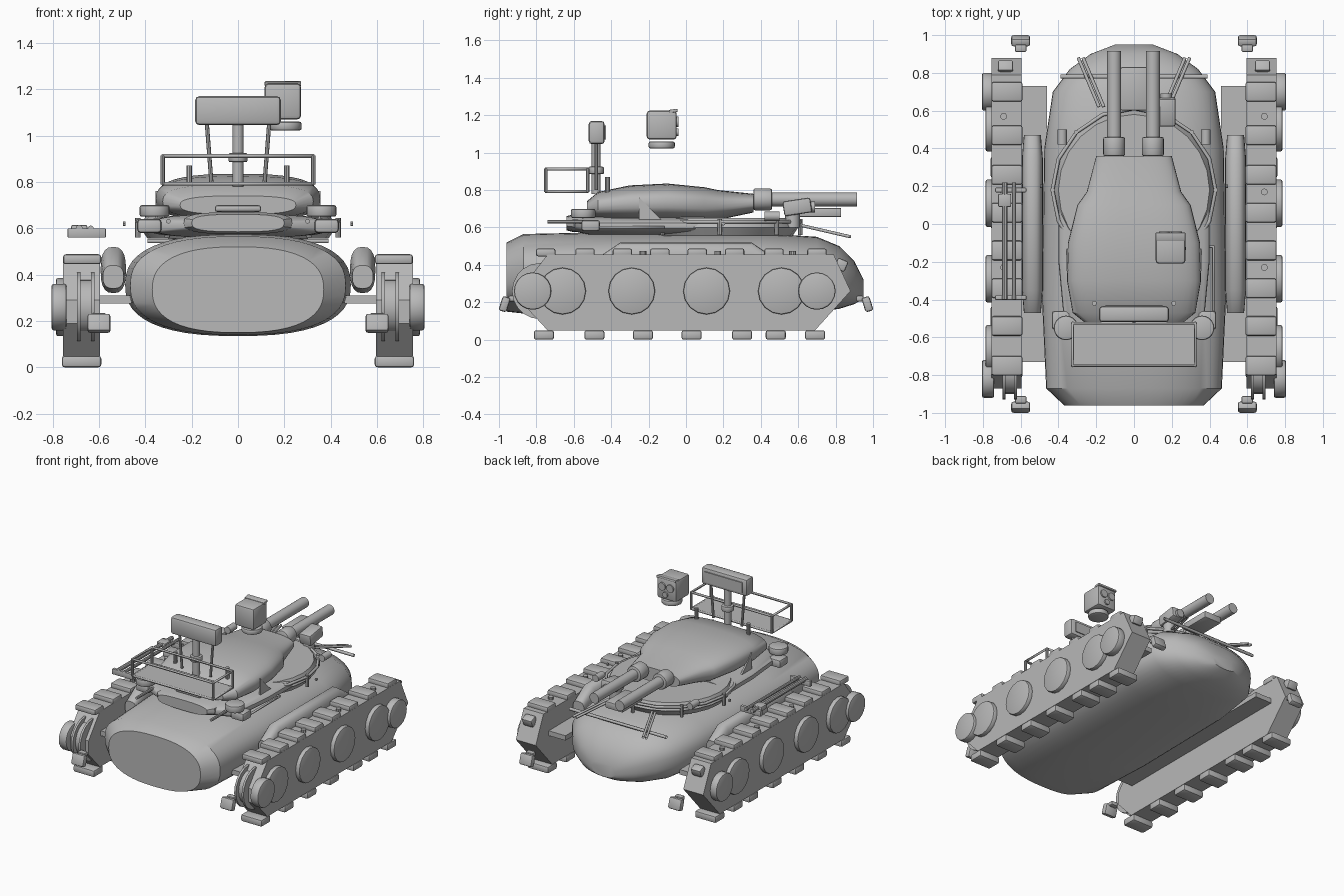
import bpy, bmesh, math
from mathutils import Vector, Matrix

if "Cube" in bpy.data.objects:
    bpy.data.objects.remove(bpy.data.objects["Cube"])

grey = bpy.data.materials.new("armour_grey")
grey.diffuse_color = (0.48, 0.48, 0.48, 1)
grey.use_nodes = True
grey.node_tree.nodes["Principled BSDF"].inputs["Base Color"].default_value = grey.diffuse_color

def finish(name, bm, smooth=35):
    bmesh.ops.recalc_face_normals(bm, faces=bm.faces)
    me = bpy.data.meshes.new(name)
    bm.to_mesh(me)
    bm.free()
    me.materials.append(grey)
    ob = bpy.data.objects.new(name, me)
    bpy.context.collection.objects.link(ob)
    if smooth:
        bpy.ops.object.select_all(action='DESELECT')
        ob.select_set(True)
        bpy.context.view_layer.objects.active = ob
        bpy.ops.object.shade_smooth_by_angle(angle=math.radians(smooth))
    return ob

def box(name, x0, x1, y0, y1, z0, z1, bevel=0.0, tilt=0.0):
    bm = bmesh.new()
    bmesh.ops.create_cube(bm, size=1)
    bmesh.ops.scale(bm, vec=(abs(x1 - x0), y1 - y0, z1 - z0), verts=bm.verts)
    if bevel:
        bmesh.ops.bevel(bm, geom=bm.edges[:], offset=bevel, segments=2, affect='EDGES', profile=0.5)
    bmesh.ops.rotate(bm, matrix=Matrix.Rotation(tilt, 3, 'X'), verts=bm.verts)
    bmesh.ops.translate(bm, vec=((x0 + x1) / 2, (y0 + y1) / 2, (z0 + z1) / 2), verts=bm.verts)
    return finish(name, bm)

def rod(name, a, b, r, sides=12, r2=None, bevel=0.0):
    a, b = Vector(a), Vector(b)
    bm = bmesh.new()
    bmesh.ops.create_cone(bm, cap_ends=True, segments=sides, radius1=r,
                          radius2=r if r2 is None else r2, depth=(b - a).length)
    if bevel:
        rim = [e for e in bm.edges if abs(e.verts[0].co.z - e.verts[1].co.z) < 1e-5]
        bmesh.ops.bevel(bm, geom=rim, offset=bevel, segments=2, affect='EDGES', profile=0.5)
    rot = (b - a).to_track_quat('Z', 'Y').to_matrix()
    bmesh.ops.rotate(bm, matrix=rot, verts=bm.verts)
    bmesh.ops.translate(bm, vec=(a + b) / 2, verts=bm.verts)
    return finish(name, bm)

def frame(name, pts, r, closed=True):
    cu = bpy.data.curves.new(name, 'CURVE')
    cu.dimensions = '3D'
    cu.bevel_depth = r
    cu.bevel_resolution = 1
    sp = cu.splines.new('POLY')
    sp.points.add(len(pts) - 1)
    for p, q in zip(sp.points, pts):
        p.co = (*q, 1)
    sp.use_cyclic_u = closed
    cu.materials.append(grey)
    ob = bpy.data.objects.new(name, cu)
    bpy.context.collection.objects.link(ob)
    return ob

def loft(name, rows, power, x=0.0, sides=40, smooth=35):
    """Superellipse sections along y: (y, half width, low z, high z)."""
    bm = bmesh.new()
    rings = []
    for y, w, lo, hi in rows:
        ring = []
        for i in range(sides):
            t = 2 * math.pi * i / sides
            c, s = math.cos(t), math.sin(t)
            px = math.copysign(abs(c) ** (2 / power), c) * w
            pz = math.copysign(abs(s) ** (2 / power), s) * (hi - lo) / 2
            ring.append(bm.verts.new((x + px, y, (lo + hi) / 2 + pz)))
        rings.append(ring)
    for a, b in zip(rings, rings[1:]):
        for i in range(sides):
            j = (i + 1) % sides
            bm.faces.new((a[i], a[j], b[j], b[i]))
    bm.faces.new(rings[0])
    bm.faces.new(rings[-1])
    return finish(name, bm, smooth)

def prism(name, outline, x0, x1):
    """Side outline in (y, z) extruded along x."""
    bm = bmesh.new()
    f = bm.faces.new([bm.verts.new((x0, y, z)) for y, z in outline])
    ext = bmesh.ops.extrude_face_region(bm, geom=[f])
    bmesh.ops.translate(bm, vec=(x1 - x0, 0, 0),
                        verts=[v for v in ext['geom'] if isinstance(v, bmesh.types.BMVert)])
    return finish(name, bm, 0)

# Hull
loft("hull", [(-.96, .37, .15, .52), (-.87, .465, .14, .565), (-.4, .487, .135, .575),
              (.4, .475, .138, .57), (.7, .43, .15, .55), (.82, .34, .165, .50),
              (.90, .23, .19, .42), (.95, .1, .22, .32)], 2.5, sides=48)

# Running gear, both sides
track = [(-.74, .05), (-.87, .19), (-.87, .29), (-.74, .455), (.79, .455), (.88, .26), (.69, .05)]
for s, side in ((-1, "left"), (1, "right")):
    prism("track_body_" + side, track, s * .595, s * .755)
    for y in (-.66, -.29, .11, .51):
        rod("road_wheel_" + side, (s * .74, y, .26), (s * .785, y, .26), .125, 16, bevel=.008)
    for y in (-.82, .70):
        rod("end_hub_" + side, (s * .74, y, .26), (s * .805, y, .26), .10, 20, bevel=.01)
    # Drive sprocket
    for x0, x1, r in ((.62, .635, .15), (.635, .68, .12), (.68, .695, .15)):
        rod("sprocket_" + side, (s * x0, -.78, .26), (s * x1, -.78, .26), r, 20)
    # Track pads
    for y in (-.76, -.49, -.23, .03, .30, .48, .69):
        box("lower_pad_" + side, s * .59, s * .76, y - .054, y + .054, 0, .05, .012)
    for y in (-.75, -.54, -.34, -.14, .06, .26, .47, .70):
        box("upper_pad_" + side, s * .59, s * .755, y - .052, y + .052, .445, .488, .012)
    for y in (.57, -.23, .17):
        rod("track_bolt_" + side, (s * .69, y, .44), (s * .69, y, .475), .018, 10)
    box("front_lamp_" + side, s * .64, s * .72, .80, .86, .37, .43, .01, -.4)
    # Tow hooks
    for y in (-.97, .97):
        d = 1 if y > 0 else -1
        box("hook_" + side, s * .55, s * .65, y - .022, y + .022, .15, .23, .012, d * .3)
        box("hook_tip_" + side, s * .57, s * .63, y - d * .04 - .02, y - d * .04 + .02, .205, .235, .008)
    # Fender and side pod
    box("fender_" + side, s * .46, s * .60, -.73, .73, .275, .31)
    loft("side_pod_" + side, [(-.47, .045, .34, .44), (-.35, .055, .32, .52),
                              (.35, .055, .32, .52), (.47, .045, .34, .44)], 2.6, s * .538, 20)

# Turret ring and rail
rod("turret_ring", (0, .18, .555), (0, .18, .60), .39, 24, .42)
rod("turret_platform", (0, .18, .60), (0, .18, .65), .425, 24, .40)
circle = [(.432 * math.cos(i * math.pi / 8), .18 + .432 * math.sin(i * math.pi / 8), .63) for i in range(16)]
frame("ring_rail", circle, .010)
for p in circle[::2]:
    rod("rail_post", (p[0], p[1], .56), (p[0], p[1], .645), .012, 8)

# Turret body
loft("turret", [(-.53, .25, .66, .74), (-.47, .325, .64, .79), (-.3, .355, .63, .825),
                (-.1, .35, .63, .835), (.1, .30, .63, .815), (.17, .25, .64, .80),
                (.36, .20, .68, .78)], 2.7)
loft("turret_base", [(-.60, .22, .58, .65), (-.52, .37, .56, .66), (-.2, .40, .56, .66),
                     (.1, .40, .56, .66)], 3)
loft("rear_bustle", [(-.64, .20, .585, .66), (-.60, .235, .575, .67), (-.4, .235, .575, .67)], 3, sides=24)
box("rear_grip", -.10, .10, -.58, -.52, .67, .70, .012)

# Guns
for x in (-.105, .10):
    rod("gun_collar", (x, .36, .75), (x, .46, .75), .058, 20, bevel=.01)
    rod("gun_barrel", (x, .44, .75), (x, .915, .75), .037, 20)
box("gun_cradle", -.07, .07, .60, .83, .655, .705, .008)
box("gun_sight", .125, .22, .52, .67, .67, .75, .012, .15)
rod("sight_mount", (.17, .57, .60), (.17, .57, .68), .04, 12)
rod("sight_lens", (.17, .65, .71), (.17, .69, .71), .03, 12)

# Front rails
frame("front_bar", [(-.39, .78, .545), (.39, .78, .545)], .011, False)
for s in (-1, 1):
    for dx in (0, .025):
        frame("front_strut", [(s * (.16 + dx), .62, .61), (s * (.27 + dx), .88, .55)], .009, False)
    rod("smoke_tube", (s * .38, .42, .66), (s * .38, .50, .66), .025, 12)
    # Turret side fittings
    rod("storage_drum", (s * .36, -.55, .65), (s * .36, -.55, .70), .065, 20, bevel=.01)
    box("side_bin", s * .33, s * .435, -.56, -.46, .58, .64, .015)
    rod("rear_rail", (s * .30, -.74, .63), (s * .30, -.40, .63), .010, 8)
    prism("side_fin", [(-.25, .63), (-.25, .76), (-.12, .63)], s * .345, s * .357)
    rod("antenna_stub", (s * .21, -.42, .78), (s * .21, -.42, .87), .013, 10)
    rod("marker_bead", (s * .485, .2, .62), (s * .497, .2, .62), .01, 8)
    # Mast struts
    rod("mast_strut", (s * .115, -.48, .80), (s * .135, -.48, 1.06), .009, 8)
frame("side_rack", [(.355, -.12, .60), (.42, -.12, .60), (.42, -.49, .60), (.355, -.49, .60)], .009)

# Rear basket
def ring_at(z):
    return [(-.325, -.75, z), (.325, -.75, z), (.325, -.525, z), (-.325, -.525, z)]
frame("basket_lower_rail", ring_at(.792), .009)
frame("basket_upper_rail", ring_at(.912), .009)
for p in ring_at(.79):
    rod("basket_post", p, (p[0], p[1], .915), .009, 8)
box("basket_floor", -.32, .32, -.75, -.525, .787, .797)

# Mast and display panel
rod("mast", (0, -.48, .78), (0, -.48, 1.07), .024, 14)
rod("mast_collar", (0, -.48, .885), (0, -.48, .925), .042, 14, bevel=.008)
box("sensor_panel", -.185, .185, -.52, -.435, 1.045, 1.17, .018)
box("panel_face", -.15, .15, -.436, -.428, 1.07, 1.145)

# Camera head
rod("camera_base", (.205, -.13, 1.022), (.205, -.13, 1.06), .07, 24, bevel=.01)
box("camera_head", .115, .272, -.21, -.05, 1.07, 1.225, .016)
box("camera_hood", .115, .272, -.09, -.045, 1.215, 1.232, .004, .15)
for x, z, r in ((.16, 1.165, .028), (.225, 1.165, .028), (.20, 1.11, .02)):
    rod("camera_lens", (x, -.06, z), (x, -.04, z), r, 16)

# Left side tool rack
for x, r in ((-.685, .015), (-.635, .012)):
    rod("rack_tube", (x, -.40, .60), (x, .22, .60), r, 10)
for y in (.18, -.39):
    box("rack_bracket", -.735, -.57, y - .012, y + .012, .56, .60, .004)
box("rack_latch", -.72, -.65, .09, .16, .58, .615, .008)
